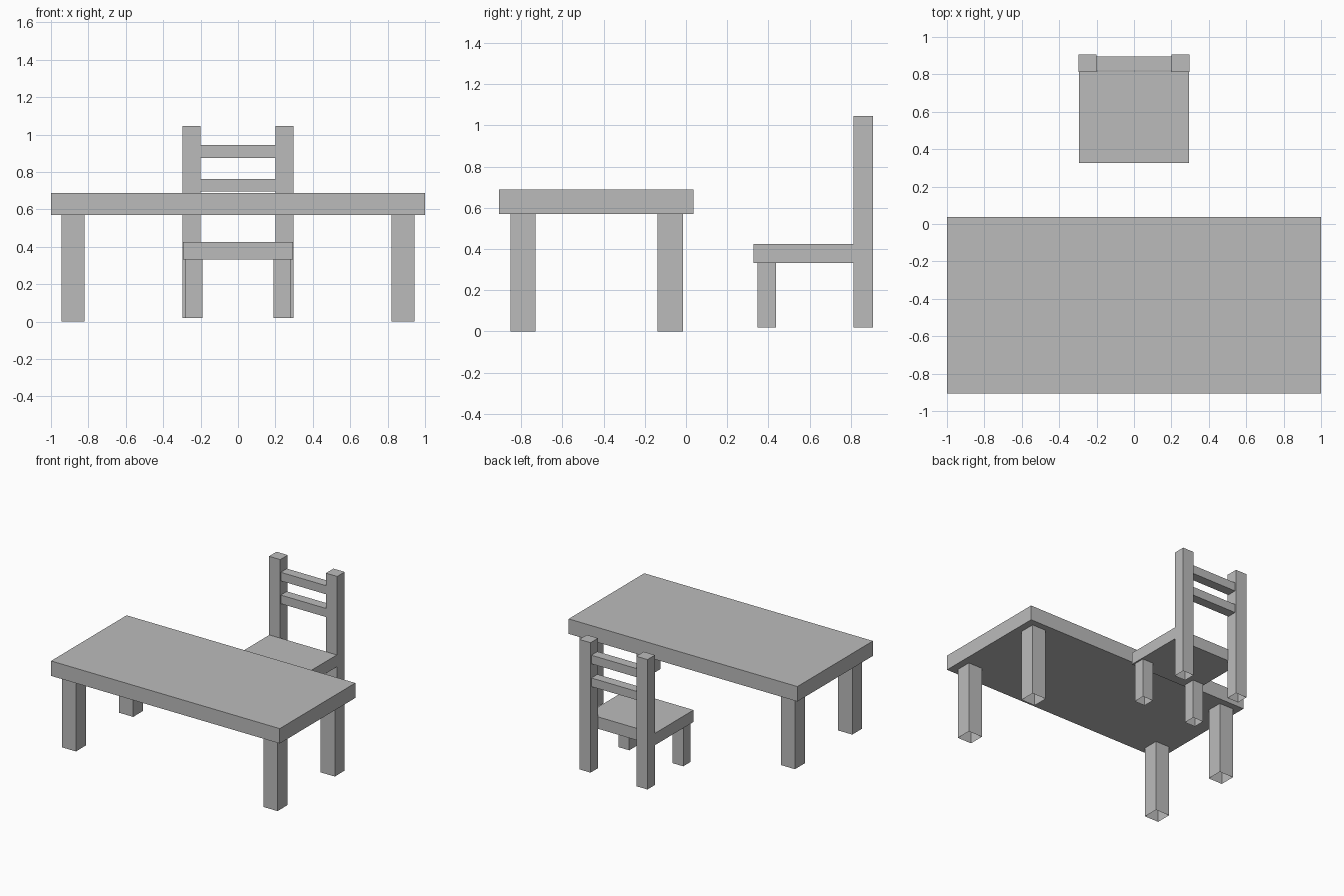
import bpy
import bmesh
from mathutils import Vector

old = bpy.data.objects.get("Cube")
if old:
    bpy.data.objects.remove(old, do_unlink=True)

GREY = (0.5, 0.5, 0.5, 1.0)
grey = bpy.data.materials.new("plain grey")
grey.use_nodes = True
grey.diffuse_color = GREY
grey.node_tree.nodes["Principled BSDF"].inputs["Base Color"].default_value = GREY


def box(name, xs, ys, zs, open_ends=()):
    """Box between the given limits; open_ends lists the z directions left uncapped."""
    low, high = (Vector(corner) for corner in zip(xs, ys, zs))
    bm = bmesh.new()
    bmesh.ops.create_cube(bm, size=1)
    for v in bm.verts:
        v.co = (low + high) / 2 + v.co * (high - low)
    bm.normal_update()
    caps = [f for f in bm.faces if round(f.normal.z) in open_ends]
    bmesh.ops.delete(bm, geom=caps, context='FACES_ONLY')
    mesh = bpy.data.meshes.new(name)
    bm.to_mesh(mesh)
    bm.free()
    mesh.materials.append(grey)
    obj = bpy.data.objects.new(name, mesh)
    bpy.context.collection.objects.link(obj)
    return obj


def pair(name, xs, ys, zs, open_ends):
    """Matching boxes on the left (+x) and right (-x)."""
    box(name + "_left", xs, ys, zs, open_ends)
    box(name + "_right", (-xs[1], -xs[0]), ys, zs, open_ends)


# Table: slab top on four hollow legs
box("table_top", (-1, 1), (-0.907, 0.037), (0.57, 0.688))
pair("table_front_leg", (0.82, 0.943), (-0.853, -0.73), (0, 0.57), (-1, 1))
pair("table_back_leg", (0.82, 0.943), (-0.138, -0.014), (0, 0.57), (-1, 1))

# Chair: seat, short front legs, tall back posts
box("chair_seat", (-0.295, 0.295), (0.327, 0.815), (0.331, 0.425))
pair("chair_front_leg", (0.19, 0.283), (0.346, 0.438), (0.019, 0.331), (-1, 1))
pair("chair_back_post", (0.2, 0.298), (0.813, 0.907), (0.019, 1.046), (-1,))

# Chair back slats between the posts
for name, bottom in (("lower_slat", 0.695), ("upper_slat", 0.875)):
    box(name, (-0.2, 0.2), (0.82, 0.896), (bottom, bottom + 0.068))
